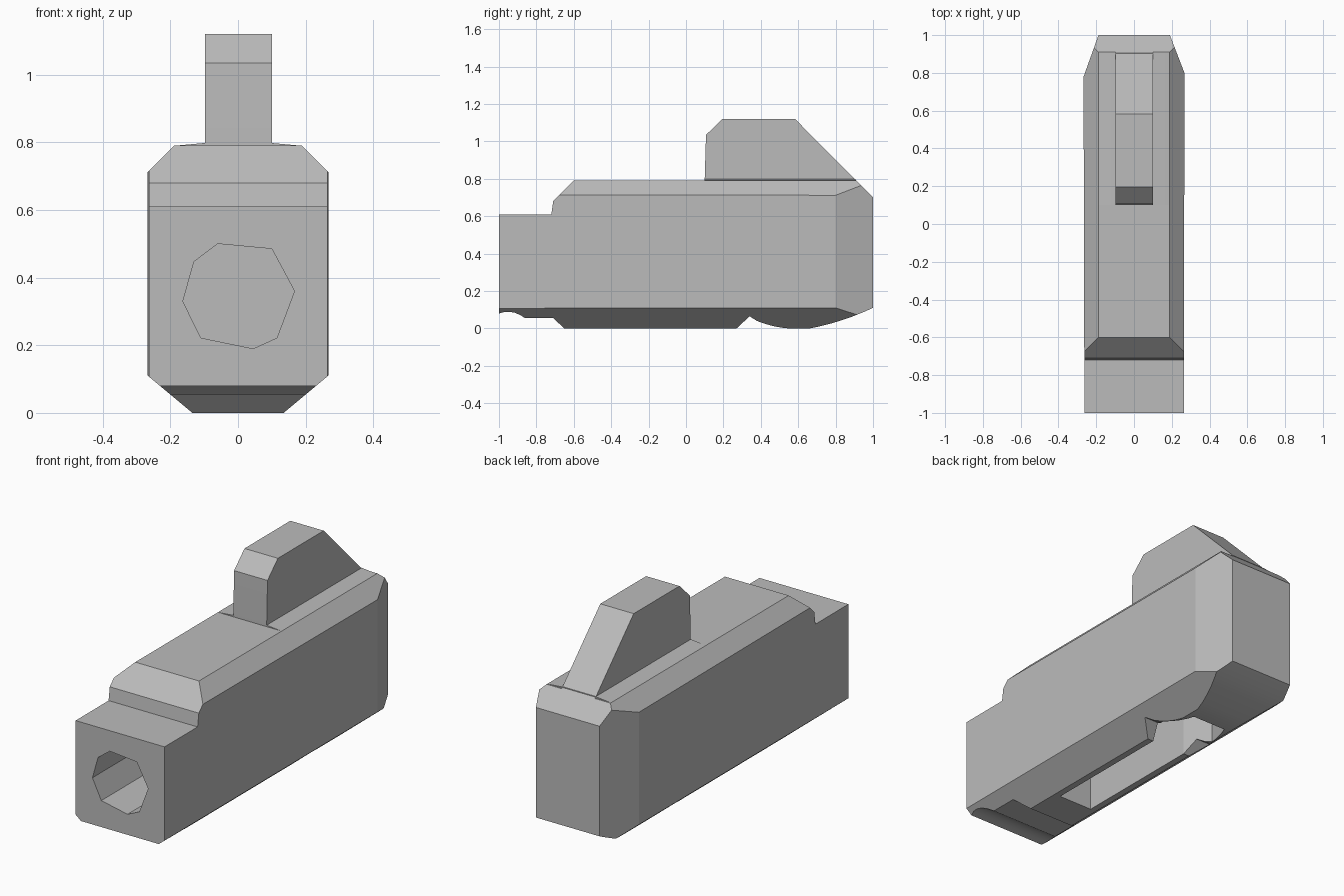
import bpy
import math
from mathutils import Vector

cube = bpy.data.objects.get("Cube")
if cube:
    bpy.data.objects.remove(cube, do_unlink=True)

grey = bpy.data.materials.new("matte grey")
grey.use_nodes = True
grey.diffuse_color = (0.5, 0.5, 0.5, 1)
grey.node_tree.nodes["Principled BSDF"].inputs["Base Color"].default_value = (0.5, 0.5, 0.5, 1)


def prism(name, axis, points, start, end):
    """Extrude a closed outline along an axis, from start to end."""
    place = {
        "x": lambda a, b, t: Vector((t, a, b)),
        "y": lambda a, b, t: Vector((a, t, b)),
        "z": lambda a, b, t: Vector((a, b, t)),
    }[axis]
    n = len(points)
    verts = [place(a, b, t) for t in (start, end) for a, b in points]
    faces = [tuple(range(n))[::-1], tuple(range(n, 2 * n))]
    faces += [(i, (i + 1) % n, (i + 1) % n + n, i + n) for i in range(n)]
    mesh = bpy.data.meshes.new(name)
    mesh.from_pydata(verts, [], faces)
    mesh.materials.append(grey)
    obj = bpy.data.objects.new(name, mesh)
    bpy.context.collection.objects.link(obj)
    bpy.context.view_layer.objects.active = obj
    bpy.ops.object.select_all(action="DESELECT")
    obj.select_set(True)
    bpy.ops.object.mode_set(mode="EDIT")
    bpy.ops.mesh.select_all(action="SELECT")
    bpy.ops.mesh.normals_make_consistent(inside=False)
    bpy.ops.object.mode_set(mode="OBJECT")
    return obj


def combine(target, tool, operation):
    """Apply a boolean and discard the tool."""
    mod = target.modifiers.new("cut", "BOOLEAN")
    mod.operation, mod.object, mod.solver = operation, tool, "EXACT"
    bpy.context.view_layer.objects.active = target
    bpy.ops.object.modifier_apply(modifier=mod.name)
    bpy.data.objects.remove(tool, do_unlink=True)


def arc(a, b, bulge, steps):
    """Points of a parabolic arc between two profile points, ends included."""
    return [(a[0] + (b[0] - a[0]) * i / steps,
             a[1] + (b[1] - a[1]) * i / steps + bulge * 4 * (i / steps) * (1 - i / steps))
            for i in range(steps + 1)]


# Body side profile: stepped nose, sloped tail, rounded belly
profile = [(-1, 0.61), (-0.72, 0.61), (-0.71, 0.68), (-0.6, 0.79), (0.91, 0.79), (1, 0.70)]
profile += arc((1, 0.11), (0.66, 0), -0.012, 6)
profile += arc((0.55, 0), (0.38, 0.04), -0.007, 4)
profile += [(0.34, 0.065), (0.27, 0), (-0.65, 0), (-0.71, 0.055)]
profile += arc((-0.86, 0.055), (-1, 0.08), 0.02, 5)
body = prism("body", "x", profile, -0.5, 0.5)

# Chamfered cross-section and tapered tail
half = [(0.135, -0.0), (0.267, 0.11), (0.267, 0.712), (0.187, 0.792)]
section = half + [(-x, z) for x, z in reversed(half)]
combine(body, prism("section", "y", section, -1.5, 1.5), "INTERSECT")
plan = [(-0.262, -1.2), (0.264, -1.2), (0.267, 0.8), (0.19, 1), (0.152, 1.1),
        (-0.15, 1.1), (-0.188, 1), (-0.267, 0.78)]
combine(body, prism("plan", "z", plan, -0.5, 1.5), "INTERSECT")

# Bore in the nose
bore = [(-0.06, 0.50), (0.10, 0.485), (0.167, 0.36), (0.115, 0.222),
        (0.045, 0.19), (-0.11, 0.222), (-0.163, 0.33), (-0.13, 0.447)]
combine(body, prism("bore", "y", bore, -1.2, -0.5), "DIFFERENCE")

# Long slot underneath, widening behind the belly notch
side = [(0.1, -0.46), (0.1, 0.27), (0.16, 0.42), (0.1, 0.59)]
slot = side + [(-x, y) for x, y in reversed(side)]
combine(body, prism("slot", "z", slot, -0.2, 0.3), "DIFFERENCE")

# Rear fin, its slope in line with the tail
fin = prism("rear_fin", "x", [(0.1, 0.77), (0.1, 0.8), (0.107, 1.035), (0.195, 1.12),
                              (0.583, 1.12), (0.91, 0.79), (0.91, 0.77)], -0.098, 0.1)

# Slightly raised seat at the foot of the fin
seat = prism("fin_seat", "y", [(-0.187, 0.78), (0.187, 0.78), (0.187, 0.79),
                               (0.098, 0.798), (-0.098, 0.798), (-0.187, 0.79)], 0.1, 0.905)

for obj in (body, fin, seat):
    bpy.ops.object.select_all(action="DESELECT")
    obj.select_set(True)
    bpy.context.view_layer.objects.active = obj
    bpy.ops.object.shade_smooth_by_angle(angle=math.radians(15))
